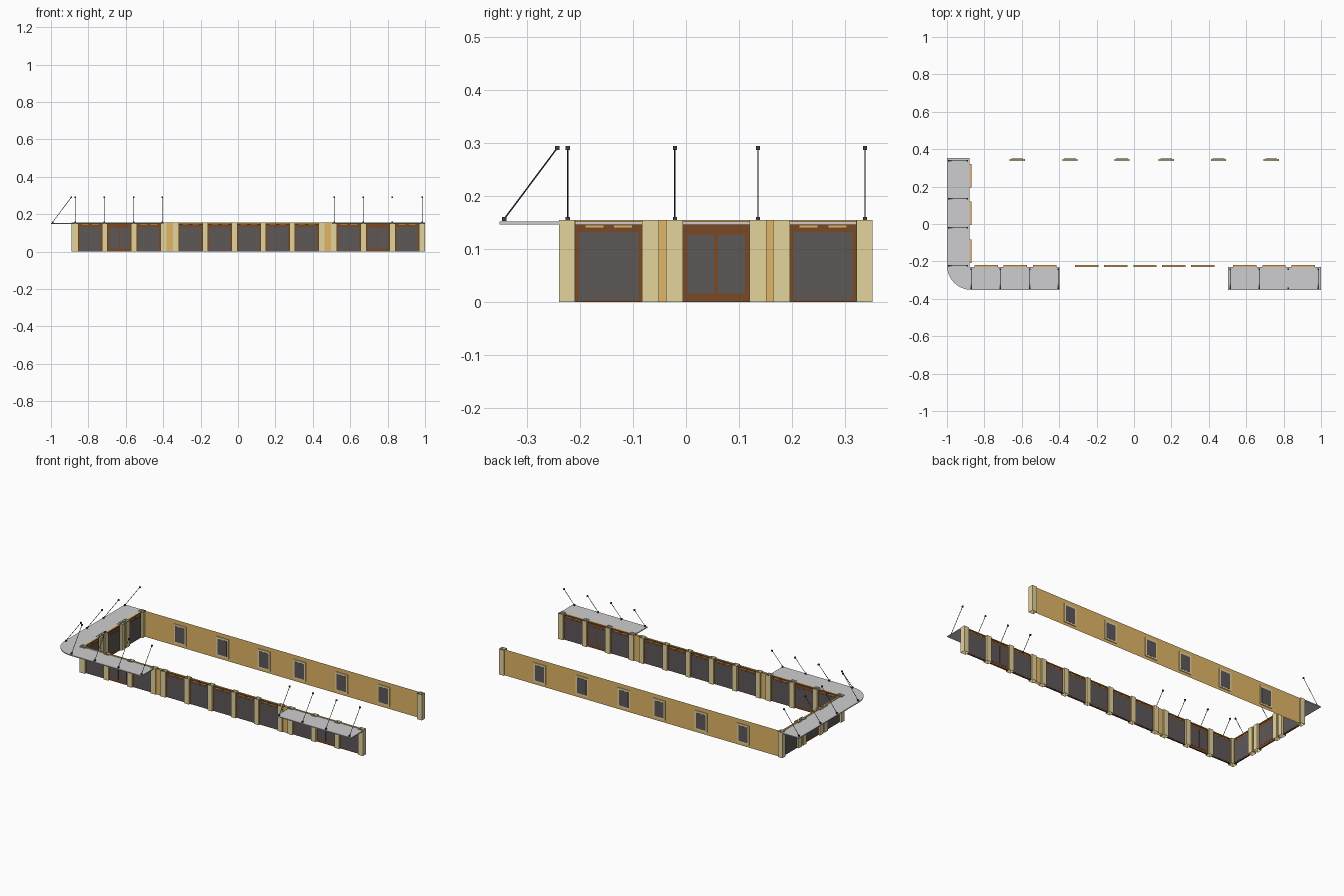
import bpy, bmesh, math
from mathutils import Vector, Matrix

if "Cube" in bpy.data.objects:
    bpy.data.objects.remove(bpy.data.objects["Cube"])


def mat(name, rgb):
    m = bpy.data.materials.new(name)
    lin = [((c / 255 + 0.055) / 1.055) ** 2.4 for c in rgb]
    m.diffuse_color = (*lin, 1)
    m.use_nodes = True
    m.node_tree.nodes["Principled BSDF"].inputs["Base Color"].default_value = m.diffuse_color
    return m


BEIGE = mat("beige_stone", (228, 211, 156))
ORANGE = mat("ochre_wall", (226, 182, 103))
BROWN = mat("brown_frame", (122, 73, 35))
GLASS = mat("dark_glass", (94, 88, 89))
GREY = mat("light_grey_canopy", (206, 206, 208))
DARK = mat("dark_metal", (66, 66, 68))
H = 0.155


class Part:
    """Collects simple solids into one single-colour object."""
    def __init__(self, name, material):
        self.name, self.material, self.bm = name, material, bmesh.new()

    def box(self, x, y, z, caps=True):
        lo = Vector((min(x), min(y), min(z)))
        hi = Vector((max(x), max(y), max(z)))
        m = Matrix.Translation((lo + hi) / 2) @ Matrix.Diagonal((*(hi - lo), 1))
        vs = bmesh.ops.create_cube(self.bm, size=1, matrix=m)["verts"]
        if not caps:  # open top and bottom
            fs = set()
            for v in vs:
                for f in v.link_faces:
                    f.normal_update()
                    if abs(f.normal.z) > 0.9:
                        fs.add(f)
            bmesh.ops.delete(self.bm, geom=list(fs), context='FACES_ONLY')

    def rod(self, a, b, r, sides=6):
        a, b = Vector(a), Vector(b)
        d = b - a
        m = Matrix.Translation((a + b) / 2) @ d.to_track_quat('Z', 'Y').to_matrix().to_4x4()
        bmesh.ops.create_cone(self.bm, segments=sides, radius1=r, radius2=r,
                              depth=d.length, cap_ends=True, matrix=m)

    def slab(self, pts, z0, z1):
        f = self.bm.faces.new([self.bm.verts.new((x, y, z0)) for x, y in pts])
        ext = bmesh.ops.extrude_face_region(self.bm, geom=[f])["geom"]
        for v in ext:
            if isinstance(v, bmesh.types.BMVert):
                v.co.z = z1
        bmesh.ops.recalc_face_normals(self.bm, faces=self.bm.faces[:])

    def done(self):
        me = bpy.data.meshes.new(self.name)
        self.bm.to_mesh(me)
        self.bm.free()
        me.materials.append(self.material)
        bpy.context.collection.objects.link(bpy.data.objects.new(self.name, me))


def build_shopfront(side, bays, doors, start, end, place):
    """place(part, along, outward, z) puts a box on that wall."""
    piers = Part(side + "_piers", BEIGE)
    wall = Part(side + "_wall_strips", ORANGE)
    frames = Part(side + "_bay_frames", BROWN)
    glass = Part(side + "_bay_glass", GLASS)

    def pier(a, b):
        place(piers, (a, b), (-0.015, 0.015), (0, H), False)

    # piers fill the gaps; wide gaps get an ochre strip in the middle
    edges = [start] + [e for b in bays for e in b] + [end]
    for a, b in zip(edges[::2], edges[1::2]):
        if b - a > 0.06:
            pier(a, a + 0.032)
            pier(b - 0.032, b)
            place(wall, (a + 0.032, b - 0.032), (-0.008, 0.008), (0, H), False)
        else:
            pier(a, b)
    for i, (a, b) in enumerate(bays):
        place(frames, (a, b), (-0.004, 0.004), (0, 0.147))
        # ochre header over the bay
        place(wall, (a, b), (-0.005, 0.005), (0.1515, H))
        m = (a + b) / 2
        if i in doors:  # double door
            panes = [(a + 0.009, m - 0.003), (m + 0.003, b - 0.009)]
            z = (0.016, 0.127)
        else:           # shop window with two small ochre vents above
            panes = [(a + 0.007, b - 0.007)]
            z = (0.004, 0.132)
            for c in (m - 0.027, m + 0.027):
                place(wall, (c - 0.017, c + 0.017), (-0.0045, 0.0045), (0.141, 0.1445))
        for p in panes:
            place(glass, p, (-0.005, 0.005), z)
    for p in (piers, wall, frames, glass):
        p.done()


# Front shopfront
front_starts = [-0.853, -0.697, -0.54, -0.316, -0.16, -0.004, 0.15, 0.305,
                0.53, 0.686, 0.842]
build_shopfront("front", [(s, s + 0.125) for s in front_starts], {1, 9},
                -0.887, 1.0,
                lambda p, a, o, z, caps=True:
                p.box(a, (-0.225 - o[0], -0.225 - o[1]), z, caps))

# Left shopfront
build_shopfront("left", [(-0.209, -0.083), (-0.006, 0.12), (0.196, 0.321)], {1},
                -0.24, 0.352,
                lambda p, a, o, z, caps=True:
                p.box((-0.874 - o[0], -0.874 - o[1]), a, z, caps))

# Back wall with end pier
back = Part("back_wall", ORANGE)
back.box((-0.87, 0.985), (0.342, 0.344), (0, H), False)
back.done()
ends = Part("back_end_pier", BEIGE)
ends.box((0.968, 1.0), (0.322, 0.352), (0, H), False)
ends.done()

# Back windows: stone surround with glass
surround = Part("back_window_surrounds", BEIGE)
pane = Part("back_window_glass", GLASS)
for c in (-0.624, -0.342, -0.064, 0.172, 0.452, 0.733):
    surround.box((c - 0.041, c + 0.041), (0.338, 0.348), (0.016, 0.131))
    pane.box((c - 0.031, c + 0.031), (0.337, 0.349), (0.026, 0.119))
for p in (surround, pane):
    p.done()

# Canopies: L-shape with rounded corner, and a straight one
R = 0.13
arc = [(-1 + R - R * math.cos(t), -0.352 + R - R * math.sin(t))
       for t in (math.pi / 2 * i / 12 for i in range(13))]
corner = Part("corner_canopy", GREY)
corner.slab(arc + [(-0.398, -0.352), (-0.398, -0.23), (-0.88, -0.23),
                   (-0.88, 0.352), (-1, 0.352)], 0.147, 0.1525)
corner.done()
straight = Part("right_canopy", GREY)
straight.box((0.502, 1.0), (-0.352, -0.23), (0.147, 0.1525))
straight.done()

# Tie rods with brackets at both ends
rods = Part("canopy_tie_rods", DARK)
joints = Part("tie_rod_brackets", DARK)


def tie(low, high):
    rods.rod(low, high, 0.0014)
    for x, y, z in (low, high):
        joints.box((x - 0.004, x + 0.004), (y - 0.004, y + 0.004),
                   (z - 0.004, z + 0.004))


for x in (-0.87, -0.715, -0.558, -0.404, 0.515, 0.67, 0.826, 0.984):
    tie((x, -0.343, 0.157), (x, -0.243, 0.291))
for y in (-0.223, -0.021, 0.136, 0.338):
    tie((-0.991, y, 0.157), (-0.891, y, 0.291))
for p in (rods, joints):
    p.done()
